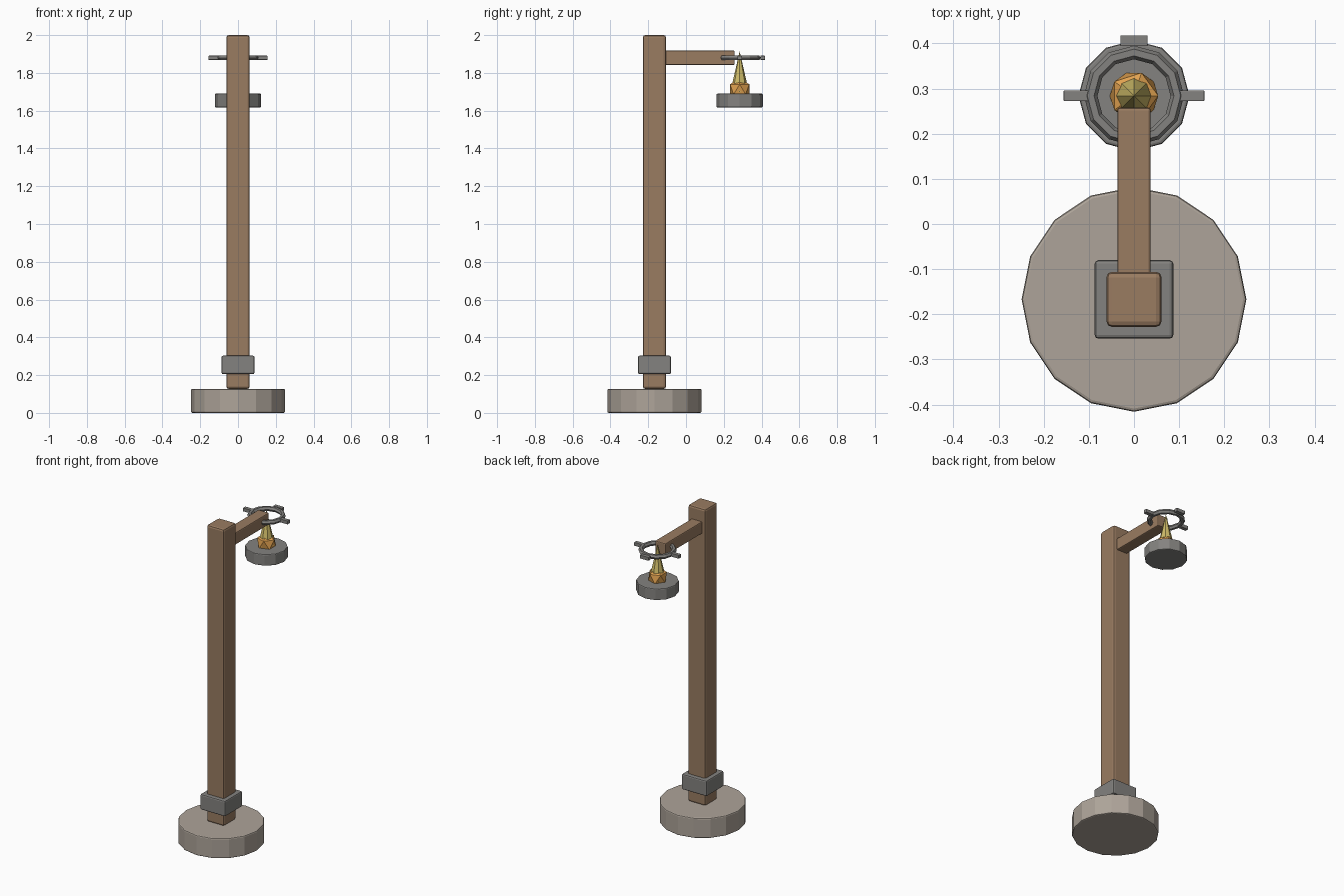
import bpy
from math import pi

if "Cube" in bpy.data.objects:
    bpy.data.objects.remove(bpy.data.objects["Cube"])

POST_Y, LAMP_Y = -0.167, 0.284


def material(name, color):
    m = bpy.data.materials.new(name)
    m.diffuse_color = (*color, 1)
    m.use_nodes = True
    m.node_tree.nodes["Principled BSDF"].inputs["Base Color"].default_value = m.diffuse_color
    return m


WOOD = material("wood", (0.32, 0.20, 0.12))
STONE = material("stone", (0.42, 0.37, 0.32))
IRON = material("iron", (0.23, 0.225, 0.215))
AMBER = material("amber", (0.75, 0.36, 0.08))
FLAME = material("flame", (0.62, 0.50, 0.14))


def finish(name, mat, bevel=0):
    ob = bpy.context.object
    ob.name = name
    ob.data.materials.append(mat)
    if bevel:
        mod = ob.modifiers.new("bevel", 'BEVEL')
        mod.width = bevel
        mod.segments = 2
    return ob


def box(name, lo, hi, mat, bevel):
    bpy.ops.mesh.primitive_cube_add(size=1, location=[(a + b) / 2 for a, b in zip(lo, hi)])
    bpy.context.object.scale = [b - a for a, b in zip(lo, hi)]
    bpy.ops.object.transform_apply(location=False, rotation=False, scale=True)
    return finish(name, mat, bevel)


def disc(name, sides, r, y, z0, z1, mat, bevel):
    bpy.ops.mesh.primitive_cylinder_add(vertices=sides, radius=r, depth=z1 - z0,
                                        location=(0, y, (z0 + z1) / 2))
    return finish(name, mat, bevel)


# Stone foot, wooden post, iron collar and side arm
disc("foot", 16, 0.249, POST_Y, 0, 0.127, STONE, 0.007)
box("post", (-0.061, POST_Y - 0.061, 0.127), (0.061, POST_Y + 0.061, 2.0), WOOD, 0.012)
box("collar", (-0.087, POST_Y - 0.087, 0.205), (0.087, POST_Y + 0.087, 0.303), IRON, 0.008)
box("arm", (-0.037, -0.13, 1.842), (0.037, 0.258, 1.918), WOOD, 0.006)

# Lamp dish with ember and flame
disc("dish", 12, 0.123, LAMP_Y, 1.617, 1.69, IRON, 0.006)
bpy.ops.mesh.primitive_ico_sphere_add(subdivisions=1, radius=0.06, location=(0, LAMP_Y, 1.713))
finish("ember", AMBER)
bpy.ops.mesh.primitive_cone_add(vertices=8, radius1=0.049, radius2=0, depth=0.215,
                                location=(0, LAMP_Y, 1.8075))
finish("flame", FLAME)

# Ring around the flame tip with four lugs
bpy.ops.mesh.primitive_torus_add(major_segments=12, minor_segments=6, major_radius=0.096,
                                 minor_radius=0.015, location=(0, LAMP_Y, 1.88))
finish("ring", IRON)
for i, (dx, dy) in enumerate([(1, 0), (0, 1), (-1, 0), (0, -1)]):
    x, y = dx * 0.126, LAMP_Y + dy * 0.122
    box(f"ring_lug_{i}", (x - 0.03, y - 0.012, 1.869), (x + 0.03, y + 0.012, 1.891), IRON, 0.002)
